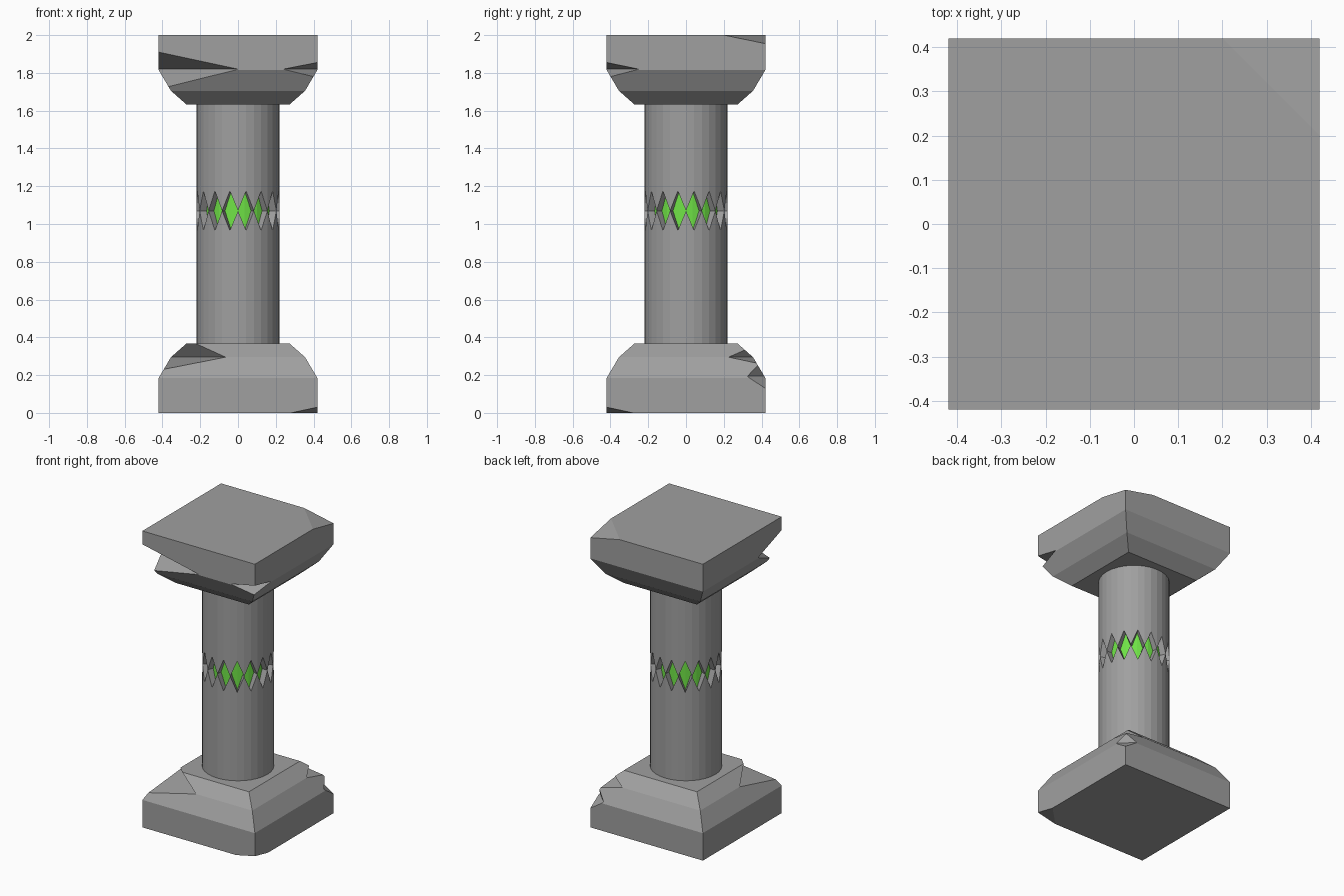
import bpy, bmesh, math
from mathutils import Vector

if "Cube" in bpy.data.objects:
    bpy.data.objects.remove(bpy.data.objects["Cube"])


def material(name, rgb):
    mat = bpy.data.materials.new(name)
    mat.use_nodes = True
    mat.diffuse_color = (*rgb, 1)
    mat.node_tree.nodes["Principled BSDF"].inputs["Base Color"].default_value = (*rgb, 1)
    return mat


STONE = material("grey stone", (0.35, 0.35, 0.35))
GLOW = material("bright green", (0.16, 0.77, 0.062))


def finish(name, bm, mat=None):
    bmesh.ops.recalc_face_normals(bm, faces=bm.faces)
    mesh = bpy.data.meshes.new(name)
    bm.to_mesh(mesh)
    bm.free()
    obj = bpy.data.objects.new(name, mesh)
    bpy.context.collection.objects.link(obj)
    if mat:
        mesh.materials.append(mat)
    return obj


def loft(name, rings, mat):
    """Skin a stack of vertex rings and close both ends."""
    bm = bmesh.new()
    loops = [[bm.verts.new(p) for p in ring] for ring in rings]
    for low, high in zip(loops, loops[1:]):
        for i in range(len(low)):
            j = (i + 1) % len(low)
            bm.faces.new((low[i], low[j], high[j], high[i]))
    bm.faces.new(loops[0])
    bm.faces.new(loops[-1])
    return finish(name, bm, mat)


def square(half, z):
    return [(x * half, y * half, z) for x, y in ((-1, -1), (1, -1), (1, 1), (-1, 1))]


def chip(block, edge_a, edge_b, above, below):
    """Knock a wedge out of a corner: the inner edge plus a point on each wall."""
    a, b, up, down = map(Vector, (edge_a, edge_b, above, below))
    mid = (a + b) / 2
    bm = bmesh.new()
    for p, reach in ((a, 3), (b, 3), (up, 2.5), (down, 2.5)):
        bm.verts.new(mid + (p - mid) * reach)
    bmesh.ops.convex_hull(bm, input=bm.verts)
    cutter = finish("chip_cutter", bm)
    cutter.hide_render = True
    mod = block.modifiers.new("chip", "BOOLEAN")
    mod.operation = "DIFFERENCE"
    mod.solver = "EXACT"
    mod.object = cutter
    bpy.context.view_layer.objects.active = block
    bpy.ops.object.modifier_apply(modifier=mod.name)
    bpy.data.objects.remove(cutter)


# Square base and mirrored cap
PROFILE = [(0.42, 0), (0.42, 0.185), (0.355, 0.295), (0.272, 0.368)]
base = loft("base", [square(h, z) for h, z in PROFILE], STONE)
cap = loft("cap", [square(h, 2 - z) for h, z in PROFILE], STONE)

# Broken corners of the base
chip(base, (-0.07, -0.35, 0.295), (-0.35, -0.07, 0.295), (-0.25, -0.25, 0.37), (-0.395, -0.395, 0.23))
chip(base, (0.42, 0.32, 0.195), (0.32, 0.42, 0.195), (0.38, 0.38, 0.25), (0.42, 0.42, 0.13))
chip(base, (0.35, 0.23, 0.295), (0.23, 0.35, 0.295), (0.31, 0.31, 0.33), (0.37, 0.37, 0.265))
chip(base, (0.28, -0.42, 0), (0.42, -0.28, 0), (0.42, -0.42, 0.03), (0.42, -0.42, -0.05))

# Broken corners of the cap
chip(cap, (0, -0.42, 1.82), (-0.42, -0.17, 1.82), (-0.42, -0.42, 1.91), (-0.365, -0.365, 1.73))
chip(cap, (0.24, -0.42, 1.82), (0.42, -0.25, 1.82), (0.42, -0.42, 1.855), (0.4, -0.4, 1.78))
chip(cap, (0.2, 0.42, 2), (0.42, 0.2, 2), (0.42, 0.42, 2.1), (0.42, 0.42, 1.955))

# Round shaft in two halves, whose zigzag ends leave a row of diamond openings
SIDES, RADIUS, CORE, MIDDLE, GAP = 32, 0.22, 0.18, 1.07, 0.105


def circle(radius, height):
    ring = []
    for i in range(SIDES):
        t = math.tau * i / SIDES
        ring.append((radius * math.cos(t), radius * math.sin(t), height(i)))
    return ring


for name, end, side in (("lower_shaft", 0.36, -1), ("upper_shaft", 1.645, 1)):
    zigzag = lambda i: MIDDLE + side * GAP * (i % 2)
    flat = lambda i: end
    loft(name, [circle(CORE, flat), circle(RADIUS, flat),
                circle(RADIUS, zigzag), circle(CORE, zigzag)][1:3] and
         [circle(RADIUS, flat), circle(RADIUS, zigzag), circle(CORE, zigzag),
          circle(CORE, lambda i: MIDDLE + side * (GAP + 0.02))], STONE)

# Glowing core behind the openings
loft("glowing_core", [circle(CORE - 0.001, lambda i: MIDDLE + s * (GAP + 0.01)) for s in (-1, 1)], GLOW)
